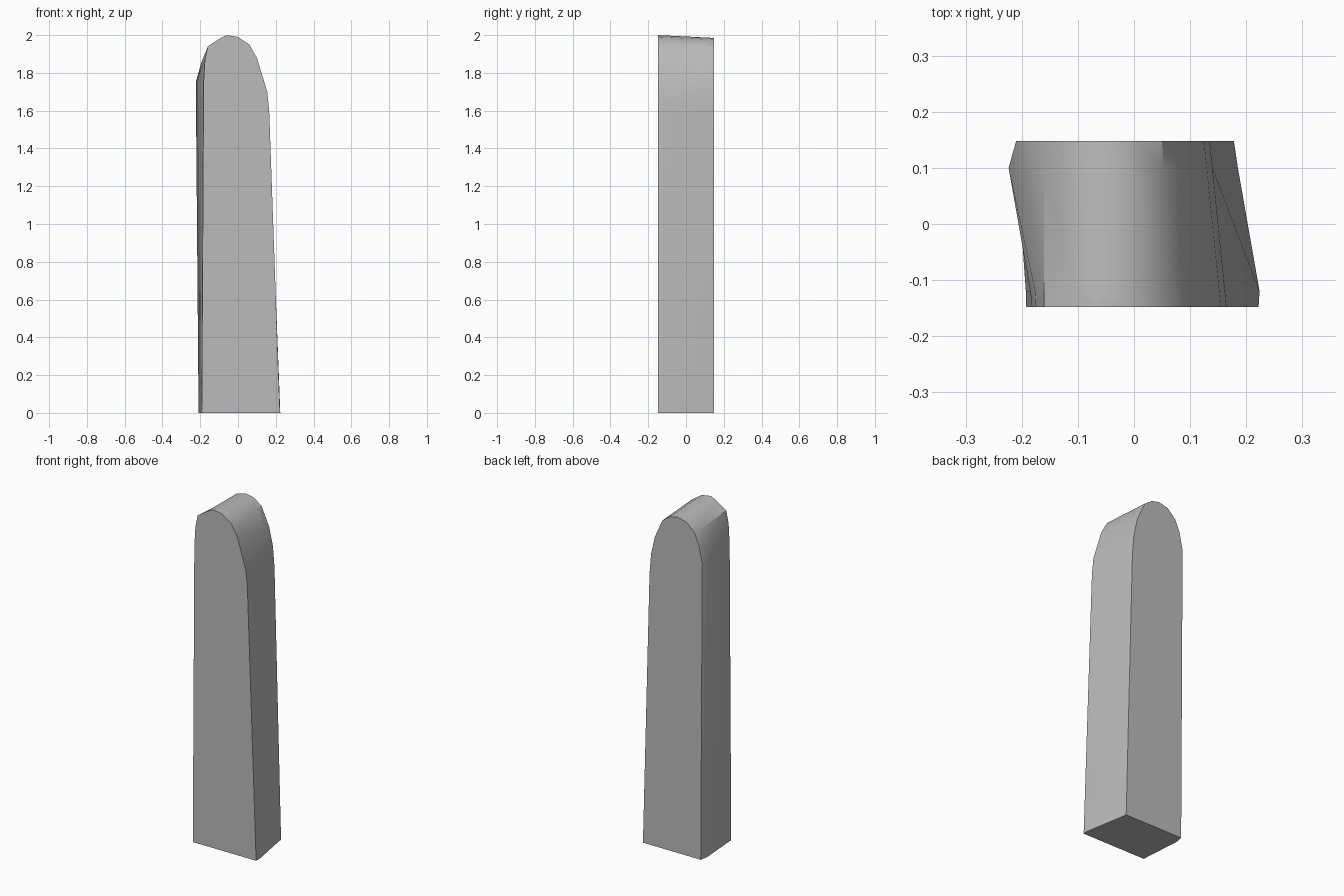
import bpy
import bmesh
import math

cube = bpy.data.objects.get("Cube")
if cube:
    bpy.data.objects.remove(cube, do_unlink=True)

# Grey stone colour
stone = bpy.data.materials.new("grey stone")
stone.use_nodes = True
stone.diffuse_color = (0.5, 0.5, 0.5, 1)
stone.node_tree.nodes["Principled BSDF"].inputs["Base Color"].default_value = (0.5, 0.5, 0.5, 1)

# Arched outlines (x, z), from the left foot over the crown to the right foot
FRONT = [(0.222, 0), (0.165, 1.6), (0.155, 1.7), (0.10, 1.88), (0.06, 1.95), (0, 1.99),
         (-0.06, 2), (-0.10, 1.98), (-0.16, 1.94), (-0.175, 1.87), (-0.182, 1.75), (-0.192, 0)]
BACK = [(0.178, 0), (0.135, 1.6), (0.125, 1.72), (0.10, 1.83), (0.05, 1.94), (0, 1.975),
        (-0.05, 1.985), (-0.11, 1.97), (-0.16, 1.92), (-0.19, 1.85), (-0.21, 1.75), (-0.2, 0)]
HALF_DEPTH = 0.148


def outline_at(y, nudges):
    """Blend the two outlines at depth y, nudging some points sideways."""
    t = (y + HALF_DEPTH) / (2 * HALF_DEPTH)
    return [(a[0] + (b[0] - a[0]) * t + nudges.get(i, 0), y, a[1] + (b[1] - a[1]) * t)
            for i, (a, b) in enumerate(zip(FRONT, BACK))]


# Slices through the slab, with the worn left foot and the bulging right side
slices = [
    outline_at(-HALF_DEPTH, {}),
    outline_at(-0.12, {0: 0.006}),
    outline_at(0.10, {9: -0.007, 10: -0.018, 11: -0.01}),
    outline_at(HALF_DEPTH, {}),
]

# Standing slab, lofted through the slices and capped
bm = bmesh.new()
rings = [[bm.verts.new(p) for p in s] for s in slices]
for near, far in zip(rings, rings[1:]):
    for i in range(len(near)):
        j = (i + 1) % len(near)
        bm.faces.new((near[i], near[j], far[j], far[i]))
bm.faces.new(rings[0])
bm.faces.new(rings[-1])
bmesh.ops.recalc_face_normals(bm, faces=bm.faces[:])

mesh = bpy.data.meshes.new("standing_stone")
bm.to_mesh(mesh)
bm.free()
mesh.materials.append(stone)
slab = bpy.data.objects.new("standing_stone", mesh)
bpy.context.collection.objects.link(slab)

# Smooth crown with sharp rims
bpy.ops.object.select_all(action="DESELECT")
slab.select_set(True)
bpy.context.view_layer.objects.active = slab
bpy.ops.object.shade_smooth_by_angle(angle=math.radians(30))
